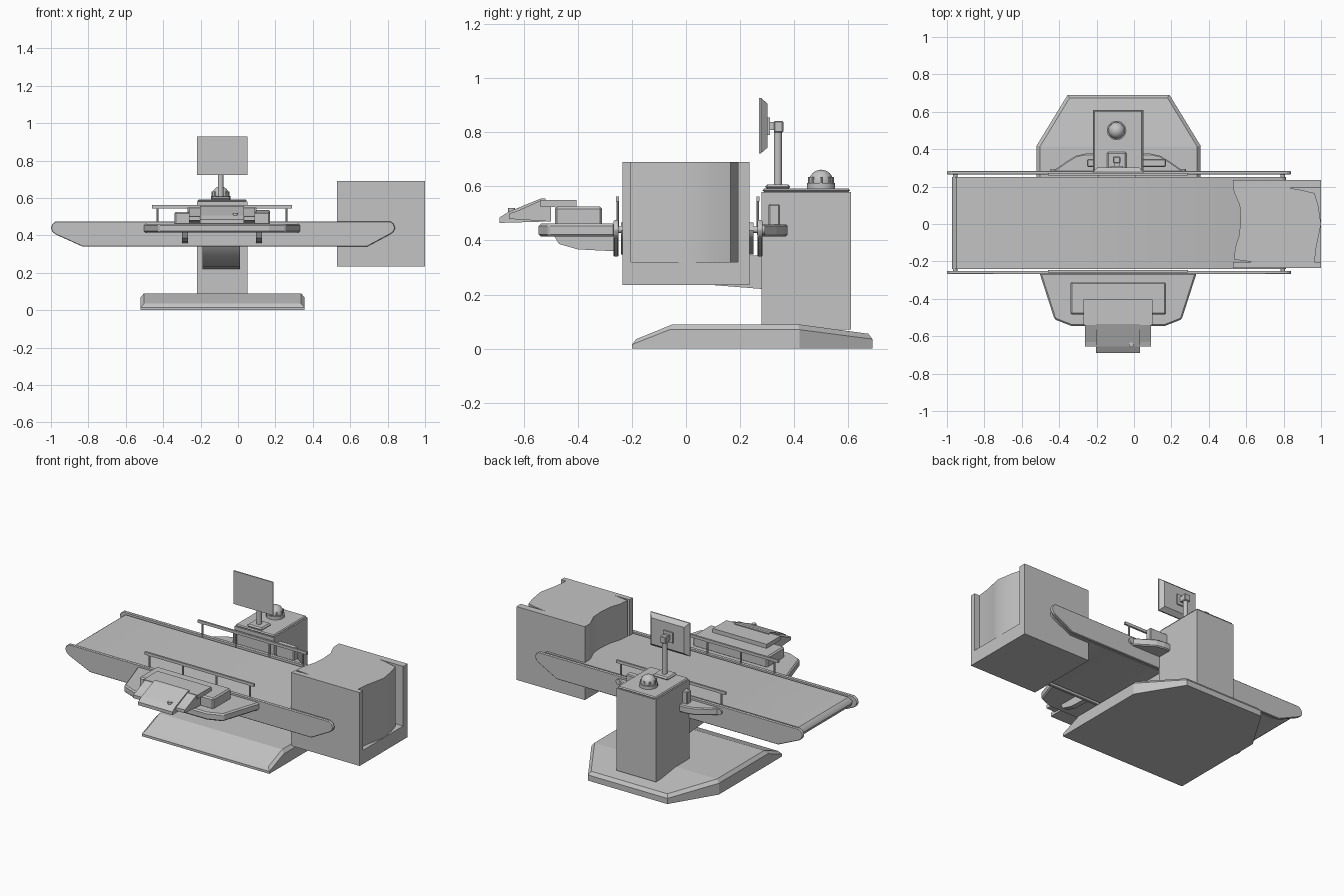
import bpy, bmesh, math
from mathutils import Matrix

cube = bpy.data.objects.get("Cube")
if cube:
    bpy.data.objects.remove(cube, do_unlink=True)

grey = bpy.data.materials.new("light_grey")
grey.use_nodes = True
grey.diffuse_color = (0.55, 0.55, 0.55, 1)
grey.node_tree.nodes["Principled BSDF"].inputs["Base Color"].default_value = (0.55, 0.55, 0.55, 1)


def finish(name, bm, smooth=False, bevel=0):
    bmesh.ops.recalc_face_normals(bm, faces=bm.faces)
    mesh = bpy.data.meshes.new(name)
    bm.to_mesh(mesh)
    bm.free()
    mesh.materials.append(grey)
    ob = bpy.data.objects.new(name, mesh)
    bpy.context.collection.objects.link(ob)
    if smooth:
        bpy.ops.object.select_all(action='DESELECT')
        ob.select_set(True)
        bpy.context.view_layer.objects.active = ob
        bpy.ops.object.shade_smooth_by_angle(angle=math.radians(35))
    if bevel:
        mod = ob.modifiers.new("edge_bevel", 'BEVEL')
        mod.width, mod.segments = bevel, 1
    return ob


def prism(name, pts, axis, a, b, smooth=False, bevel=0):
    """Extrude a 2D profile along an axis from a to b."""
    place = {'x': lambda p, t: (t, p[0], p[1]),
             'y': lambda p, t: (p[0], t, p[1]),
             'z': lambda p, t: (p[0], p[1], t)}[axis]
    bm = bmesh.new()
    lo = [bm.verts.new(place(p, a)) for p in pts]
    hi = [bm.verts.new(place(p, b)) for p in pts]
    n = len(pts)
    bm.faces.new(lo)
    bm.faces.new(hi)
    for i in range(n):
        j = (i + 1) % n
        bm.faces.new((lo[i], lo[j], hi[j], hi[i]))
    return finish(name, bm, smooth, bevel)


def box(name, x0, x1, y0, y1, z0, z1, bevel=0):
    return prism(name, [(x0, y0), (x1, y0), (x1, y1), (x0, y1)], 'z', z0, z1, bevel=bevel)


def rod(name, centre, r, length, axis='z', r2=None, sides=20):
    bm = bmesh.new()
    bmesh.ops.create_cone(bm, cap_ends=True, segments=sides, radius1=r,
                          radius2=r if r2 is None else r2, depth=length)
    turn = {'x': Matrix.Rotation(math.pi / 2, 4, 'Y'),
            'y': Matrix.Rotation(math.pi / 2, 4, 'X'), 'z': Matrix()}[axis]
    bm.transform(Matrix.Translation(centre) @ turn)
    return finish(name, bm, True)


CX = -0.085  # centre line of the column and base

# Floor base: sloping front and back, chamfered rim
bm = bmesh.new()
outline = [(-.52, -.2, .035), (.355, -.2, .035), (.355, -.06, .09), (.355, .42, .09),
           (.19, .69, .055), (-.355, .69, .055), (-.52, .42, .09), (-.52, -.06, .09)]
foot = [bm.verts.new((x, y, 0)) for x, y, z in outline]
side = [bm.verts.new((x, y, z - .02)) for x, y, z in outline]
rim = [bm.verts.new((CX + (x - CX) * .96, .25 + (y - .25) * .965, z)) for x, y, z in outline]
for low, high in ((foot, side), (side, rim)):
    for i in range(8):
        j = (i + 1) % 8
        bm.faces.new((low[i], low[j], high[j], high[i]))
bm.faces.new(foot)
for ids in ((0, 1, 2, 7), (7, 2, 3, 6), (6, 3, 4, 5)):
    bm.faces.new([rim[i] for i in ids])
finish("floor_base", bm)

# Column, its lid and the curved arm that carries the table
box("column", -.22, .05, .28, .61, .07, .58)
box("column_lid", -.217, .047, .283, .607, .58, .592, bevel=.006)
prism("table_support_arm", [(.29, .22), (.1, .235), (0, .255), (-.08, .29), (-.12, .345), (.29, .345)],
      'x', -.19, .01, True)

# Table: belt body between two side panels
panel = [(-.83, .34), (-.975, .405), (-.993, .42), (-1, .44), (-.993, .46), (-.975, .475),
         (.815, .475), (.832, .462), (.84, .44), (.832, .42), (.815, .407), (.69, .34)]
for label, y0, y1 in (("front", -.268, -.25), ("back", .265, .283)):
    prism(label + "_side_panel", panel, 'y', y0, y1, True, bevel=.003)
belt = [(x * .97 - .002, .41 + (z - .41) * .88) for x, z in panel]
prism("conveyor_belt", belt, 'y', -.24, .25, True)
for x in (-.955, .795):
    rod("end_roller_axle", (x, .0075, .44), .012, .53, 'y')

# Scanner housing: floor, two walls and a swollen drum between them
box("housing_floor", .53, 1, -.235, .235, .235, .32)
box("housing_front_wall", .53, 1, -.235, -.203, .32, .69)
box("housing_back_wall", .53, 1, .192, .235, .32, .69)
drum = [(.65, -.205), (.535, -.19), (.54, -.13), (.562, -.06), (.57, .02), (.565, .1),
        (.535, .17), (.53, .195), (.81, .195), (.88, .185), (.965, .165), (.985, .1),
        (1, 0), (.99, -.05), (.975, -.12), (.965, -.205)]
prism("scanner_drum", drum, 'z', .32, .69, True)

# Front shelf with brackets
prism("front_shelf", [(-.505, -.262), (-.425, -.51), (-.335, -.545), (.165, -.545), (.255, -.51), (.335, -.262)],
      'z', .415, .462, bevel=.008)
for x in (-.3, .095):
    prism("shelf_bracket", [(-.49, .42), (-.47, .387), (-.4, .367), (-.26, .36), (-.26, .42)],
          'x', x, x + .033)

# Back shelf with its control box
prism("back_shelf", [(-.445, .275), (-.36, .335), (-.31, .365), (-.26, .376), (.09, .376),
                     (.14, .365), (.19, .335), (.275, .275)], 'z', .415, .46, bevel=.006)
box("back_control_box", -.25, .17, .305, .347, .455, .535, bevel=.005)

# Operator console on the front shelf
box("console_box", -.34, .17, -.485, -.31, .455, .525, bevel=.008)
prism("console_hood", [(-.54, .525), (-.54, .55), (-.405, .55), (-.405, .52)], 'x', -.27, .1)
prism("console_slope", [(-.655, .48), (-.655, .5), (-.63, .507), (-.535, .549), (-.5, .549), (-.5, .47)],
      'x', -.262, .092)
prism("console_keypad", [(-.69, .465), (-.69, .485), (-.655, .507), (-.535, .556), (-.52, .556), (-.52, .47)],
      'x', -.203, .032)
rod("console_knob", (-.015, -.645, .51), .013, .02)

# Guard rails with posts and clamps on both sides
for label, y, out in (("front", -.253, -1), ("back", .266, 1)):
    box(label + "_guard_rail", -.46, .29, y - .006, y + .006, .545, .562)
    for x in (-.43, -.2, .03, .26):
        rod(label + "_rail_post", (x, y, .49), .005, .12, sides=10)
        rod(label + "_rail_clamp", (x, y + out * .012, .44), .018, .03, 'y', sides=14)

# Monitor: bevelled screen housing on a pole
bm = bmesh.new()
rings = []
for y, inset in ((.27, 0), (.277, 0), (.302, .022)):
    x0, x1, z0, z1 = -.22 + inset, .05 - inset, .722 + inset, .928 - inset
    rings.append([bm.verts.new((x, y, z)) for x, z in ((x0, z0), (x1, z0), (x1, z1), (x0, z1))])
for r0, r1 in zip(rings, rings[1:]):
    for i in range(4):
        bm.faces.new((r0[i], r0[i - 1], r1[i - 1], r1[i]))
bm.faces.new(rings[0])
bm.faces.new(rings[-1])
finish("monitor", bm)
box("monitor_plate", -.125, -.06, .3, .31, .79, .855)
box("monitor_bracket", -.108, -.077, .305, .335, .808, .838)
box("monitor_pole_head", -.112, -.073, .325, .36, .8, .842, bevel=.004)
rod("monitor_pole", (-.093, .34, .7), .015, .22)
box("monitor_foot", -.145, -.04, .293, .385, .59, .608, bevel=.008)

# Warning dome on a ribbed collar
rod("dome_collar", (-.093, .5, .601), .052, .022)
bm = bmesh.new()
bmesh.ops.create_uvsphere(bm, u_segments=24, v_segments=12, radius=.045)
bm.transform(Matrix.Translation((-.093, .5, .617)))
finish("warning_dome", bm, True)
for i in range(8):
    a = i * math.pi / 4
    rod("dome_rib", (-.093 + .043 * math.cos(a), .5 + .043 * math.sin(a), .622), .005, .025, sides=8)
